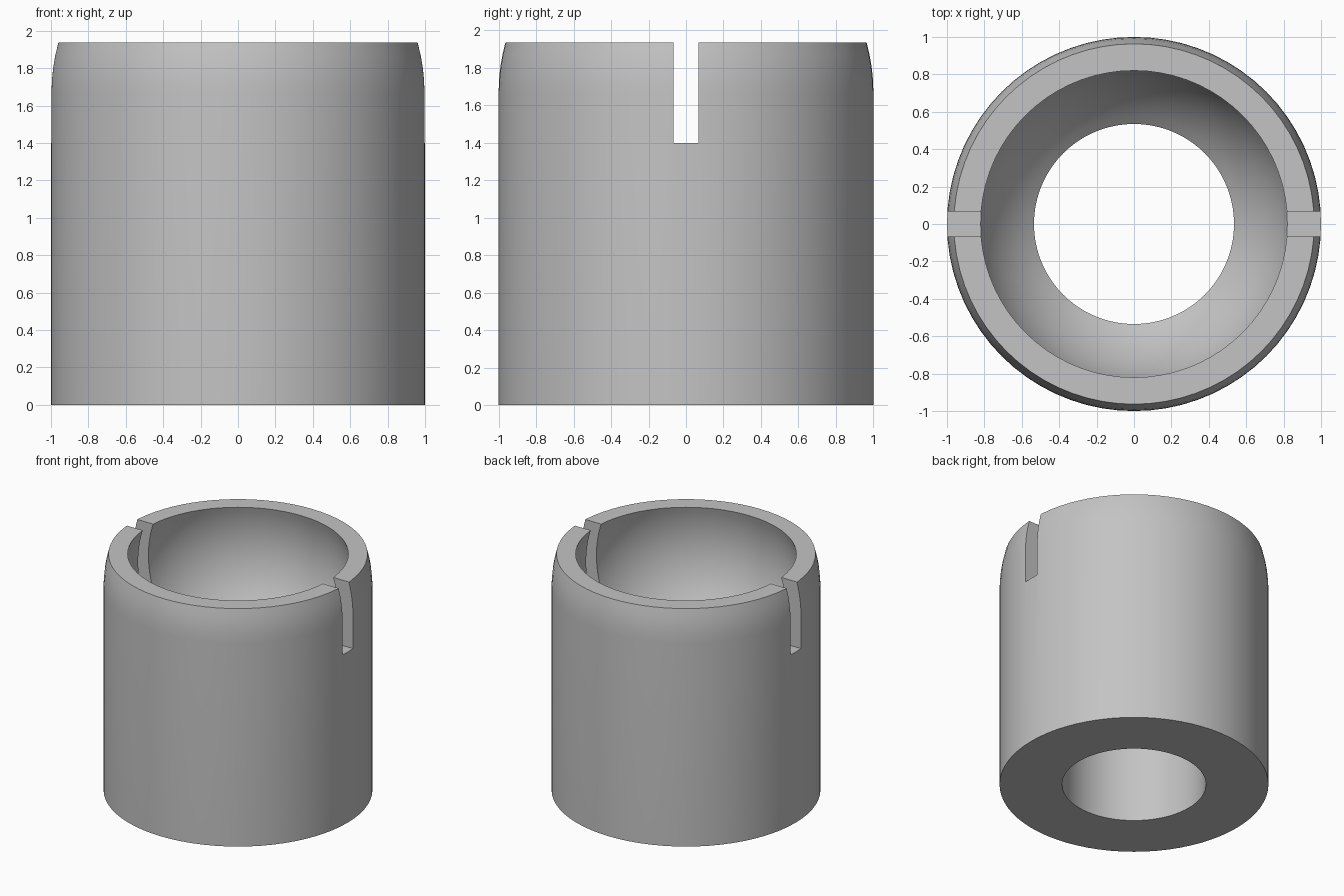
import bpy
import bmesh
import math

if "Cube" in bpy.data.objects:
    bpy.data.objects.remove(bpy.data.objects["Cube"])

HEIGHT = 1.936      # overall height
CENTRE = 1.668      # height of the ball centre
OUTER = 1.0         # body radius
BALL = 0.863        # spherical seat radius
BORE = 0.535        # through-hole radius
SEGMENTS = 72

grey = bpy.data.materials.new("plain grey")
grey.diffuse_color = (0.55, 0.55, 0.55, 1)
grey.use_nodes = True
grey.node_tree.nodes["Principled BSDF"].inputs["Base Color"].default_value = grey.diffuse_color


def arc(radius, a0, a1, steps):
    """Points (r, z) on a circle round the ball centre, from angle a0 to a1."""
    angles = [a0 + (a1 - a0) * i / steps for i in range(steps + 1)]
    return [(radius * math.cos(a), CENTRE + radius * math.sin(a)) for a in angles]


def revolve(name, profile):
    """Closed ring from an (r, z) profile turned about the z axis."""
    bm = bmesh.new()
    rings = []
    for i in range(SEGMENTS):
        a = 2 * math.pi * i / SEGMENTS
        rings.append([bm.verts.new((r * math.cos(a), r * math.sin(a), z)) for r, z in profile])
    n = len(profile)
    for i in range(SEGMENTS):
        a, b = rings[i], rings[(i + 1) % SEGMENTS]
        for j in range(n):
            k = (j + 1) % n
            bm.faces.new((a[j], b[j], b[k], a[k]))
    bmesh.ops.recalc_face_normals(bm, faces=bm.faces)
    mesh = bpy.data.meshes.new(name)
    bm.to_mesh(mesh)
    bm.free()
    obj = bpy.data.objects.new(name, mesh)
    bpy.context.collection.objects.link(obj)
    mesh.materials.append(grey)
    return obj


# Sleeve: straight body, rounded shoulder, spherical seat and bore
rim = HEIGHT - CENTRE
profile = [(BORE, 0), (OUTER, 0)]
profile += arc(OUTER, 0, math.asin(rim / OUTER), 4)
profile += arc(BALL, math.asin(rim / BALL), -math.acos(BORE / BALL), 20)
sleeve = revolve("socket_sleeve", profile)

# Slot cutter: one bar crossing both sides of the rim
bpy.ops.mesh.primitive_cube_add(size=1, location=(0, 0, 1.4 + 0.5))
cutter = bpy.context.object
cutter.name = "slot_cutter"
cutter.scale = (3, 0.134, 1)
cutter.hide_render = True
cutter.data.materials.append(grey)

cut = sleeve.modifiers.new("rim slots", 'BOOLEAN')
cut.operation = 'DIFFERENCE'
cut.solver = 'EXACT'
cut.object = cutter

bpy.ops.object.select_all(action='DESELECT')
sleeve.select_set(True)
bpy.context.view_layer.objects.active = sleeve
bpy.ops.object.modifier_apply(modifier=cut.name)
bpy.data.objects.remove(cutter)
bpy.ops.object.shade_smooth_by_angle(angle=math.radians(30))
